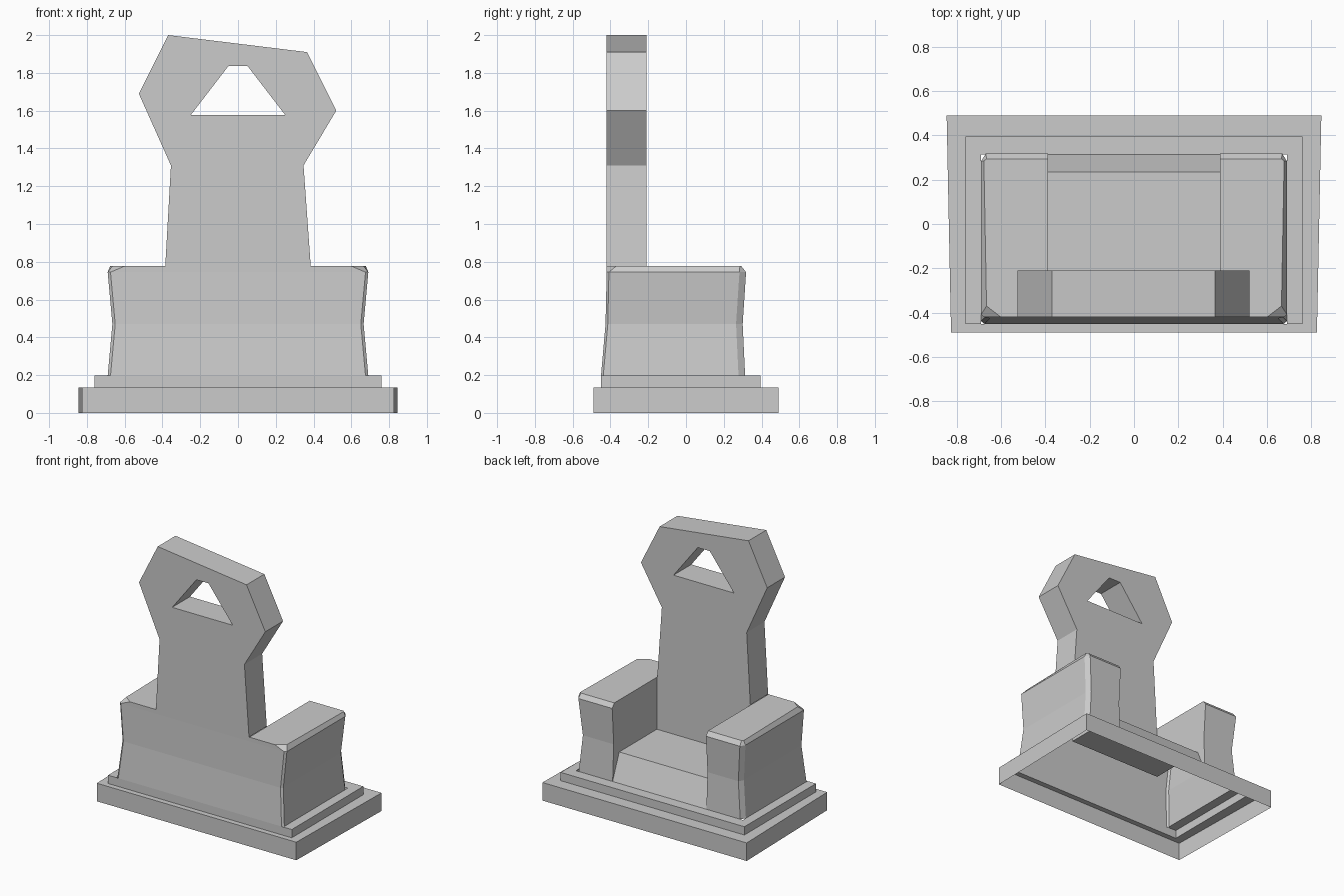
import bpy, bmesh

cube = bpy.data.objects.get("Cube")
if cube:
    bpy.data.objects.remove(cube, do_unlink=True)

stone = bpy.data.materials.new("grey stone")
stone.use_nodes = True
GREY = (0.6, 0.6, 0.6, 1)
stone.diffuse_color = GREY
stone.node_tree.nodes["Principled BSDF"].inputs["Base Color"].default_value = GREY


def finish(bm, name):
    """Weld, orient and link a flat-shaded mesh."""
    bmesh.ops.remove_doubles(bm, verts=bm.verts[:], dist=0.0005)
    bmesh.ops.recalc_face_normals(bm, faces=bm.faces[:])
    mesh = bpy.data.meshes.new(name)
    bm.to_mesh(mesh)
    bm.free()
    mesh.materials.append(stone)
    obj = bpy.data.objects.new(name, mesh)
    bpy.context.collection.objects.link(obj)
    return obj


def face(bm, points):
    return bm.faces.new([bm.verts.new(p) for p in points])


def loft(bm, rings, closed):
    """Quads between successive rings of points."""
    for low, high in zip(rings, rings[1:]):
        for i in range(len(low) - (0 if closed else 1)):
            j = (i + 1) % len(low)
            face(bm, [low[i], low[j], high[j], high[i]])


# Stepped plinth: an open-bottomed shell
def rect(x_front, x_back, y0, y1, z):
    return [(-x_front, y0, z), (x_front, y0, z), (x_back, y1, z), (-x_back, y1, z)]


SLAB, STEP = 0.135, 0.197
bm = bmesh.new()
loft(bm, [rect(.825, .845, -.49, .49, 0),
          rect(.825, .845, -.49, .49, SLAB),
          rect(.76, .76, -.45, .395, SLAB),
          rect(.76, .76, -.45, .395, STEP),
          rect(.69, .69, -.45, .313, STEP)], closed=True)
finish(bm, "plinth")

# Seat body: waisted walls, two arms, seat
INNER, BACK_Y, FRONT_Y, SEAT, TOP = .388, -.21, -.42, .388, .777


def wall_ring(z, x, yf, yb):
    return [(0, yf, z), (x - .015, yf, z), (x, yf + .012, z),
            (x, yb - .035, z), (x - .022, yb, z), (INNER, yb, z)]


rings = [wall_ring(STEP, .69, -.45, .313),
         wall_ring(.47, .665, -.426, .30),
         wall_ring(.745, .69, FRONT_Y, .318)]
top = [(0, FRONT_Y, TOP), (.60, FRONT_Y, TOP), (.665, -.37, TOP),
       (.677, .285, TOP), (.665, .293, TOP), (INNER, .293, TOP)]
rings.append(top)

bm = bmesh.new()
for s in (1, -1):
    def side(points):
        return [(x * s, y, z) for x, y, z in points]
    loft(bm, [side(r) for r in rings], closed=False)
    # arm top
    face(bm, side(top[1:] + [(INNER, BACK_Y, TOP), (INNER, FRONT_Y, TOP)]))
    # inner arm wall
    face(bm, side([r[-1] for r in rings]
                  + [(INNER, BACK_Y, TOP), (INNER, BACK_Y, SEAT), (INNER, .235, SEAT)]))
# sloped seat front, seat top and lower back panel
seat_profile = [(.313, STEP), (.235, SEAT), (BACK_Y, SEAT), (BACK_Y, TOP)]
loft(bm, [[(-INNER, y, z), (INNER, y, z)] for y, z in seat_profile], closed=False)
finish(bm, "seat_and_arms")

# Tall backrest with a skewed head and a trapezoid opening
outline = [(-.385, TOP), (-.355, 1.31), (-.525, 1.69), (-.37, 2.0),
           (.365, 1.91), (.52, 1.6), (.347, 1.31), (.385, TOP)]
opening = [(-.25, 1.577), (-.05, 1.837), (.05, 1.837), (.25, 1.577)]

bm = bmesh.new()
for y in (FRONT_Y, BACK_Y):
    edges = []
    for loop in (outline, opening):
        verts = [bm.verts.new((x, y, z)) for x, z in loop]
        edges += [bm.edges.new((v, verts[(i + 1) % len(verts)])) for i, v in enumerate(verts)]
    bmesh.ops.triangle_fill(bm, edges=edges, use_beauty=True, normal=(0, -1, 0))
for loop, closed in ((outline, False), (opening, True)):
    loft(bm, [[(x, y, z) for x, z in loop] for y in (FRONT_Y, BACK_Y)], closed)
finish(bm, "backrest")
